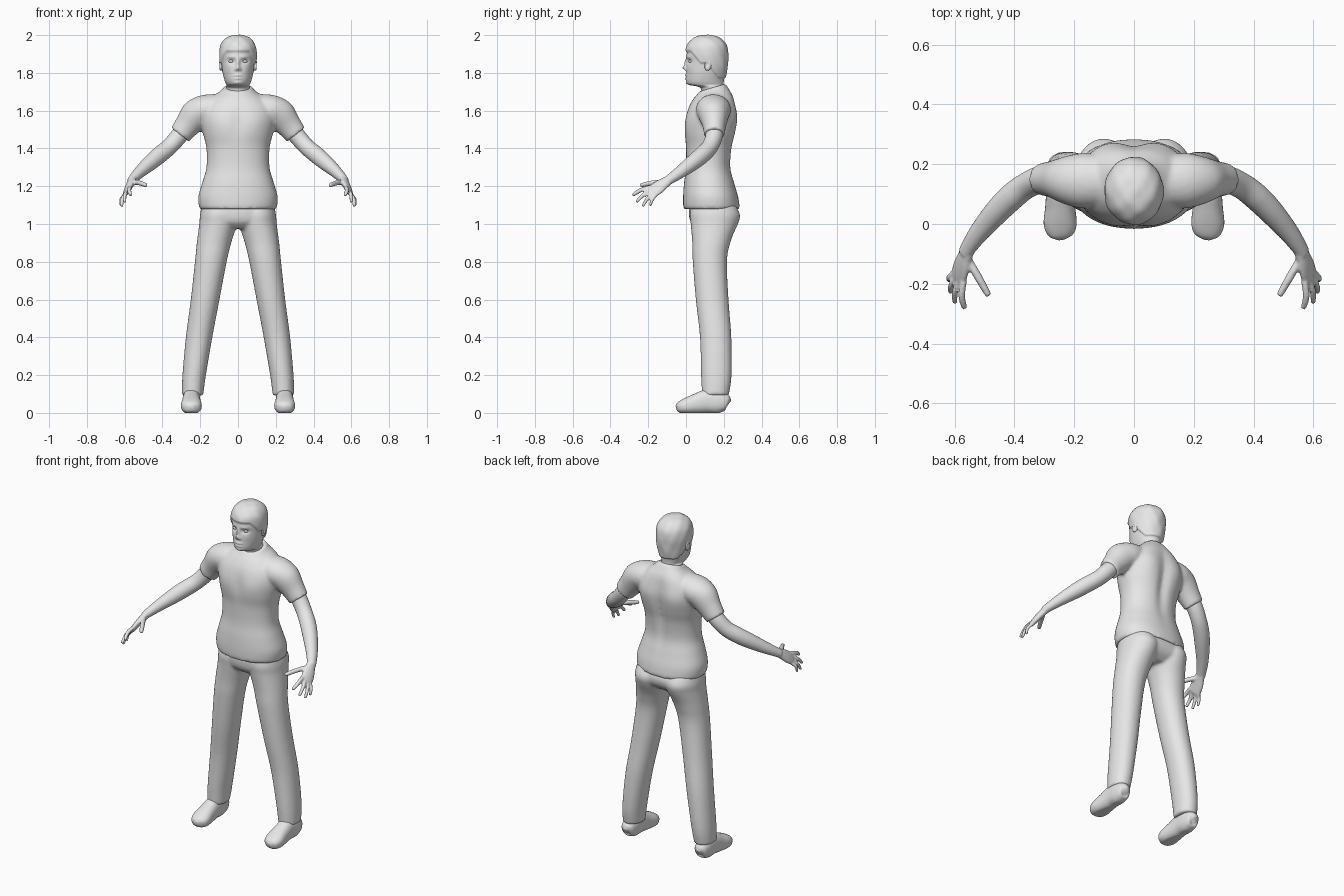
import bpy, bmesh, math
from mathutils import Vector, Matrix

if "Cube" in bpy.data.objects:
    bpy.data.objects.remove(bpy.data.objects["Cube"])

grey = bpy.data.materials.new("plain_grey")
grey.use_nodes = True
grey.diffuse_color = (0.8, 0.8, 0.8, 1)
grey.node_tree.nodes["Principled BSDF"].inputs["Base Color"].default_value = (0.8, 0.8, 0.8, 1)


def stack(rows):
    """Level rings from rows of height, centre x, half width, front y, back y, tilt."""
    out = []
    for z, cx, hw, front, back, *tilt in rows:
        t = tilt[0] if tilt else 0
        out.append(Vector((cx, (front + back) / 2, z, hw, 0, 0, 0, (back - front) / 2, t)))
    return out


def tube(rows, ref=(0, 1, 0)):
    """Rings square to a path from rows of x, y, z, radius, radius along ref."""
    pts = [Vector(r[:3]) for r in rows]
    out = []
    for i, r in enumerate(rows):
        t = (pts[min(i + 1, len(pts) - 1)] - pts[max(i - 1, 0)]).normalized()
        a = t.cross(Vector(ref)).normalized()
        b = t.cross(a)
        out.append(Vector((*pts[i], *(a * r[3]), *(b * r[4]))))
    return out


def loft(bm, rings, sides=48, steps=8, power=1.0, both=False):
    """Skin a smooth curve through the rings, and its mirror image if both."""
    dense = []
    for i in range(len(rings) - 1):
        p0, p1, p2, p3 = (rings[max(0, min(j, len(rings) - 1))] for j in range(i - 1, i + 3))
        for k in range(steps):
            t = k / steps
            dense.append(p1 + (p2 - p0) * (t / 2) + (p0 * 2 - p1 * 5 + p2 * 4 - p3) * (t * t / 2)
                         + (p1 * 3 - p0 - p2 * 3 + p3) * (t ** 3 / 2))
    dense.append(rings[-1])
    for s in ((1, -1) if both else (1,)):
        loops = []
        for d in dense:
            c, a, b = Vector(d[0:3]), Vector(d[3:6]), Vector(d[6:9])
            loop = []
            for j in range(sides):
                u, v = math.cos(math.tau * j / sides), math.sin(math.tau * j / sides)
                p = c + a * math.copysign(abs(u) ** power, u) + b * math.copysign(abs(v) ** power, v)
                loop.append(bm.verts.new((p.x * s, p.y, p.z)))
            loops.append(loop)
        for lo, hi in zip(loops, loops[1:]):
            for j in range(sides):
                k = (j + 1) % sides
                bm.faces.new((lo[j], lo[k], hi[k], hi[j]))
        bm.faces.new(loops[0])
        bm.faces.new(loops[-1])


def bump(bm, centre, size, push, both=False):
    """Push nearby vertices with a soft falloff."""
    for s in ((1, -1) if both else (1,)):
        for v in bm.verts:
            d = sum(((p - c) / r) ** 2 for p, c, r in
                    zip(v.co, (centre[0] * s, centre[1], centre[2]), size))
            if d < 9:
                v.co += Vector((push[0] * s, push[1], push[2])) * math.exp(-d)


def finish(bm, name, voxel=0, smooth=0):
    bmesh.ops.recalc_face_normals(bm, faces=bm.faces)
    for f in bm.faces:
        f.smooth = True
    me = bpy.data.meshes.new(name)
    bm.to_mesh(me)
    bm.free()
    me.materials.append(grey)
    ob = bpy.data.objects.new(name, me)
    bpy.context.collection.objects.link(ob)
    if voxel:
        m = ob.modifiers.new("fuse", "REMESH")
        m.mode, m.voxel_size, m.use_smooth_shade = "VOXEL", voxel, True
        m = ob.modifiers.new("soften", "SMOOTH")
        m.factor, m.iterations = 0.5, smooth
    return ob


# Shirt: torso and two short sleeves fused together
bm = bmesh.new()
loft(bm, stack([
    (1.08, 0, .203, -.012, .283), (1.10, 0, .208, -.015, .283), (1.15, 0, .209, -.015, .275),
    (1.22, 0, .189, -.01, .256), (1.30, 0, .167, 0, .238), (1.40, 0, .167, 0, .245),
    (1.48, 0, .185, -.006, .26), (1.56, 0, .2, 0, .268), (1.62, 0, .185, .015, .262),
    (1.67, 0, .14, .04, .25, .006), (1.705, 0, .09, .062, .225, .015),
    (1.722, 0, .075, .07, .21, .02)]), sides=64, power=.9)
bump(bm, (.09, 0, 1.53), (.07, .06, .07), (0, -.008, 0), True)
bump(bm, (.10, .26, 1.56), (.06, .06, .1), (0, .012, 0), True)
bump(bm, (0, .25, 1.46), (.03, .06, .17), (0, -.018, 0))
bump(bm, (0, .0, 1.53), (.03, .05, .08), (0, .006, 0))
loft(bm, tube([(.08, .145, 1.625, .065, .08), (.17, .145, 1.605, .08, .092),
               (.225, .147, 1.575, .083, .08), (.27, .15, 1.52, .068, .062),
               (.307, .15, 1.473, .059, .054)]), both=True)
finish(bm, "shirt", .009, 4)

# Trousers: seat and two legs fused together
bm = bmesh.new()
loft(bm, stack([(1.12, 0, .18, .02, .255), (1.06, 0, .195, .015, .277),
                (1.01, 0, .185, .025, .262), (.975, 0, .12, .06, .22)]), power=.9)
legs = [(1.10, .1, .09, .03, .26), (1.05, .101, .1, .02, .28), (1.0, .105, .1, .025, .268),
        (.9, .127, .091, .033, .234), (.8, .144, .084, .036, .217), (.6, .174, .076, .052, .225),
        (.4, .206, .07, .074, .24), (.2, .232, .062, .08, .241), (.1, .24, .057, .085, .228),
        (.092, .24, .056, .086, .227)]
loft(bm, stack(legs), both=True, power=.95)
bump(bm, (.1, .26, 1.02), (.06, .06, .06), (0, .008, 0), True)
finish(bm, "trousers", .009, 4)

# Shoes: lofted from heel to toe, with flat soles
bm = bmesh.new()
loft(bm, tube([(.247, .224, .045, .015, .025), (.247, .215, .052, .036, .042),
               (.247, .17, .06, .046, .062), (.247, .11, .062, .047, .062),
               (.247, .06, .05, .05, .054), (.247, .0, .036, .055, .042),
               (.245, -.035, .028, .042, .03), (.243, -.05, .024, .015, .015)],
              (0, 0, 1)), both=True, power=.85)
for v in bm.verts:
    v.co.z = max(v.co.z, 0)
finish(bm, "shoes")

# Arms: forearm, palm, fingers and thumb fused together
bm = bmesh.new()
loft(bm, tube([(.25, .148, 1.545, .045, .045), (.307, .15, 1.473, .046, .046),
               (.36, .128, 1.412, .044, .044), (.41, .09, 1.37, .045, .045),
               (.46, .04, 1.328, .042, .042), (.52, -.03, 1.275, .032, .034),
               (.558, -.085, 1.237, .024, .027), (.565, -.1, 1.227, .022, .026)]), 32, both=True)
across = Vector((.52, .52, -.68))
thick = across.cross(Vector((.14, -.8, -.58))).normalized()
palm = [((.552, -.075, 1.243), .024, .02), ((.566, -.11, 1.22), .031, .02),
        ((.578, -.145, 1.195), .039, .018), ((.587, -.178, 1.172), .038, .014),
        ((.59, -.19, 1.164), .03, .009)]
loft(bm, [Vector((*c, *(across * w), *(thick * t))) for c, w, t in palm], 32, both=True)


def digit(a, mid, b, r):
    tip = b - (b - mid).normalized() * r * .5
    loft(bm, tube([(*a, r, r), (*mid, r, r), (*tip, r * .8, r * .8), (*b, r * .3, r * .3)],
                  (1, 0, 0)), 16, both=True)


knuckle = Vector((.586, -.175, 1.174))
tips = [(.567, -.283, 1.152), (.6, -.264, 1.116), (.615, -.23, 1.093), (.62, -.19, 1.095)]
for i, tip in enumerate(tips):
    base, end = knuckle + across * (.02 * i - .03), Vector(tip)
    digit(base, (base + end) / 2 + Vector((.008, -.003, .006)), end, .0115 - .0008 * i)
digit(Vector((.558, -.115, 1.222)), Vector((.523, -.175, 1.218)), Vector((.486, -.24, 1.205)), .0135)
finish(bm, "arms", .0055, 2)

# Head and neck, shaped with soft bumps
bm = bmesh.new()
loft(bm, stack([
    (1.66, 0, .07, .08, .21), (1.712, 0, .063, .08, .2), (1.728, 0, .062, .06, .2),
    (1.737, 0, .062, .015, .2), (1.757, 0, .07, .002, .2), (1.80, 0, .081, .002, .207),
    (1.85, 0, .087, .004, .213), (1.9, 0, .09, .004, .215), (1.94, 0, .085, .012, .208),
    (1.97, 0, .067, .036, .185), (1.986, 0, .04, .065, .155), (1.992, 0, .01, .1, .12)]),
    sides=128)
face = [  # x, z, width, height, push along y
    (.036, 1.862, .02, .012, .012), (.034, 1.884, .024, .008, -.004),
    (.048, 1.825, .02, .02, -.003), (.012, 1.818, .007, .007, -.008)]
for x, z, w, h, push in face:
    bump(bm, (x, 0, z), (w, .06, h), (0, push, 0), True)
for z, w, h, push in [(1.852, .009, .022, -.013), (1.826, .011, .011, -.018),
                      (1.787, .022, .006, -.008), (1.771, .019, .006, -.007),
                      (1.779, .024, .003, .005), (1.748, .02, .012, -.005)]:
    bump(bm, (0, 0, z), (w, .06, h), (0, push, 0))

# Hair: raise the scalp above a hairline that drops from fringe to nape
middle = Vector((0, .11, 1.87))
for v in bm.verts:
    y = v.co.y
    if y < .11:
        line = 1.912 - .06 * max(0, min(1, (y - .03) / .05))
    else:
        line = 1.852 - .075 * min(1, (y - .11) / .06)
    k = max(0, min(1, (v.co.z - line) / .008 + .5))
    lump = 1 + .15 * math.sin(v.co.x * 90) * math.sin(y * 70 + v.co.z * 50)
    v.co += (v.co - middle).normalized() * .0095 * k * k * (3 - 2 * k) * lump
finish(bm, "head")

# Eyes and ears
bm = bmesh.new()
for s in (1, -1):
    bmesh.ops.create_uvsphere(bm, u_segments=24, v_segments=16, radius=.0125,
                              matrix=Matrix.Translation((.036 * s, .0265, 1.861))
                              @ Matrix.Diagonal((1.1, 1, .6, 1)))
finish(bm, "eyes")
bm = bmesh.new()
for s in (1, -1):
    bmesh.ops.create_uvsphere(bm, u_segments=32, v_segments=24, radius=1,
                              matrix=Matrix.Translation((.091 * s, .118, 1.843))
                              @ Matrix.Rotation(-.2, 4, "X") @ Matrix.Rotation(.3 * s, 4, "Z")
                              @ Matrix.Diagonal((.011, .02, .032, 1)))
bump(bm, (.102, .112, 1.845), (.02, .009, .016), (-.009, 0, 0), True)
finish(bm, "ears")
